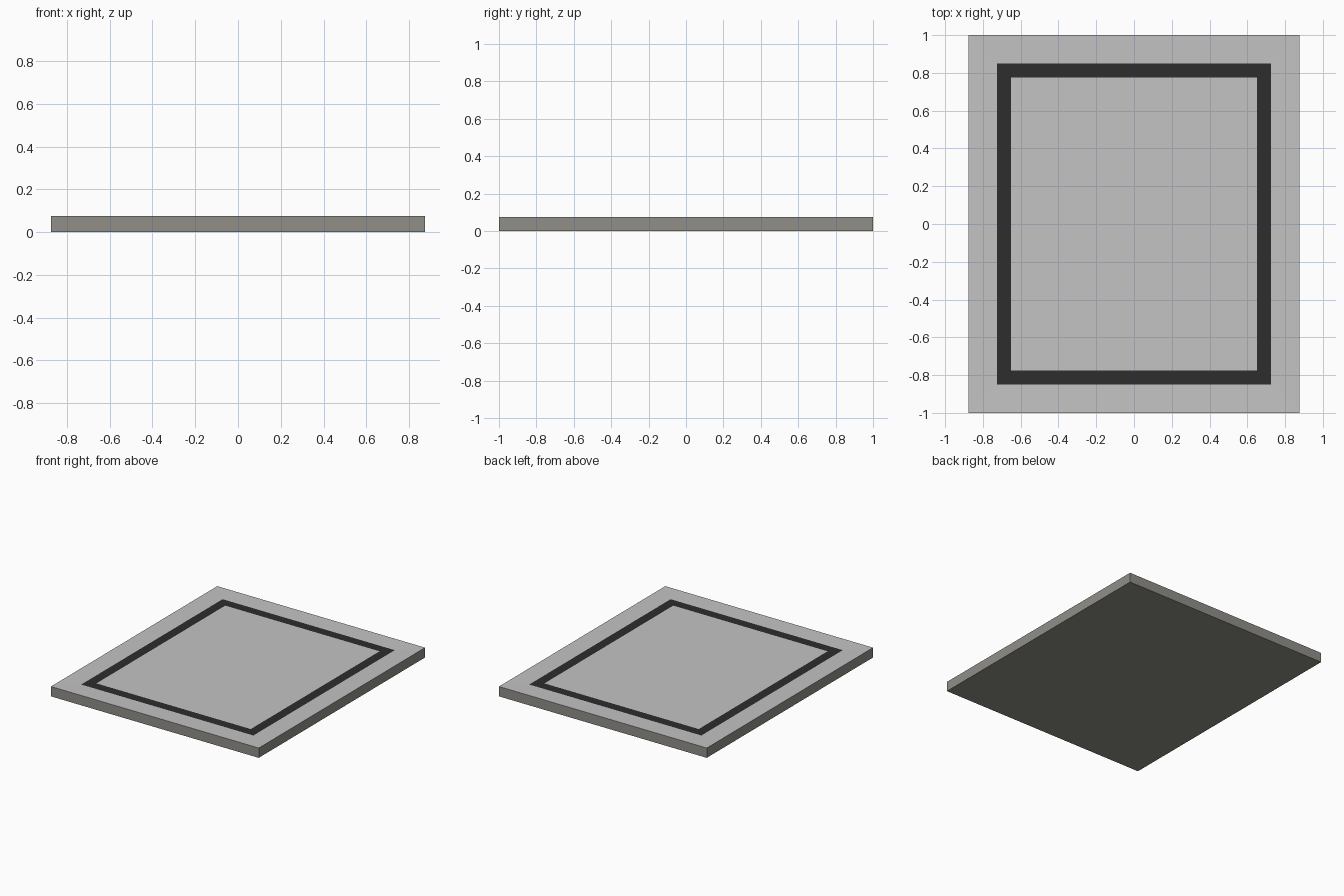
import bpy, bmesh

if "Cube" in bpy.data.objects:
    bpy.data.objects.remove(bpy.data.objects["Cube"])


def material(name, rgb):
    m = bpy.data.materials.new(name)
    m.diffuse_color = (*rgb, 1.0)
    m.use_nodes = True
    m.node_tree.nodes["Principled BSDF"].inputs["Base Color"].default_value = m.diffuse_color
    return m


pale = material("pale grey", (0.55, 0.55, 0.55))
side = material("warm grey", (0.28, 0.275, 0.25))
black = material("black", (0.026, 0.026, 0.026))


def nested(name, rings, mats, cap_first=False, cap_last=False):
    """Skin a run of rectangles given as (half width, half depth, height)."""
    bm = bmesh.new()
    loops = [[bm.verts.new((sx * w, sy * d, z))
              for sx, sy in ((-1, -1), (1, -1), (1, 1), (-1, 1))]
             for w, d, z in rings]
    for a, b in zip(loops, loops[1:]):
        for i in range(4):
            j = (i + 1) % 4
            bm.faces.new((a[i], a[j], b[j], b[i]))
    if cap_first:
        bm.faces.new(loops[0][::-1])
    if cap_last:
        bm.faces.new(loops[-1])
    # upward faces take the first colour, sides and underside the last
    bm.normal_update()
    for f in bm.faces:
        f.material_index = 0 if f.normal.z > 0.5 else len(mats) - 1
    me = bpy.data.meshes.new(name)
    bm.to_mesh(me)
    bm.free()
    for m in mats:
        me.materials.append(m)
    ob = bpy.data.objects.new(name, me)
    bpy.context.collection.objects.link(ob)
    return ob


OUTER, MID, INNER = (0.875, 1.0), (0.725, 0.85), (0.65, 0.775)
TOP, FACE = 0.075, 0.073

# frame: flat back, upright sides, mitred top border leaning slightly inward
nested("frame", [(*OUTER, 0), (*OUTER, TOP), (*MID, FACE)], [pale, side], cap_first=True)
# dark border strip
nested("border_strip", [(*MID, FACE), (*INNER, FACE)], [black])
# central panel
nested("panel", [(*INNER, FACE)], [pale], cap_last=True)
